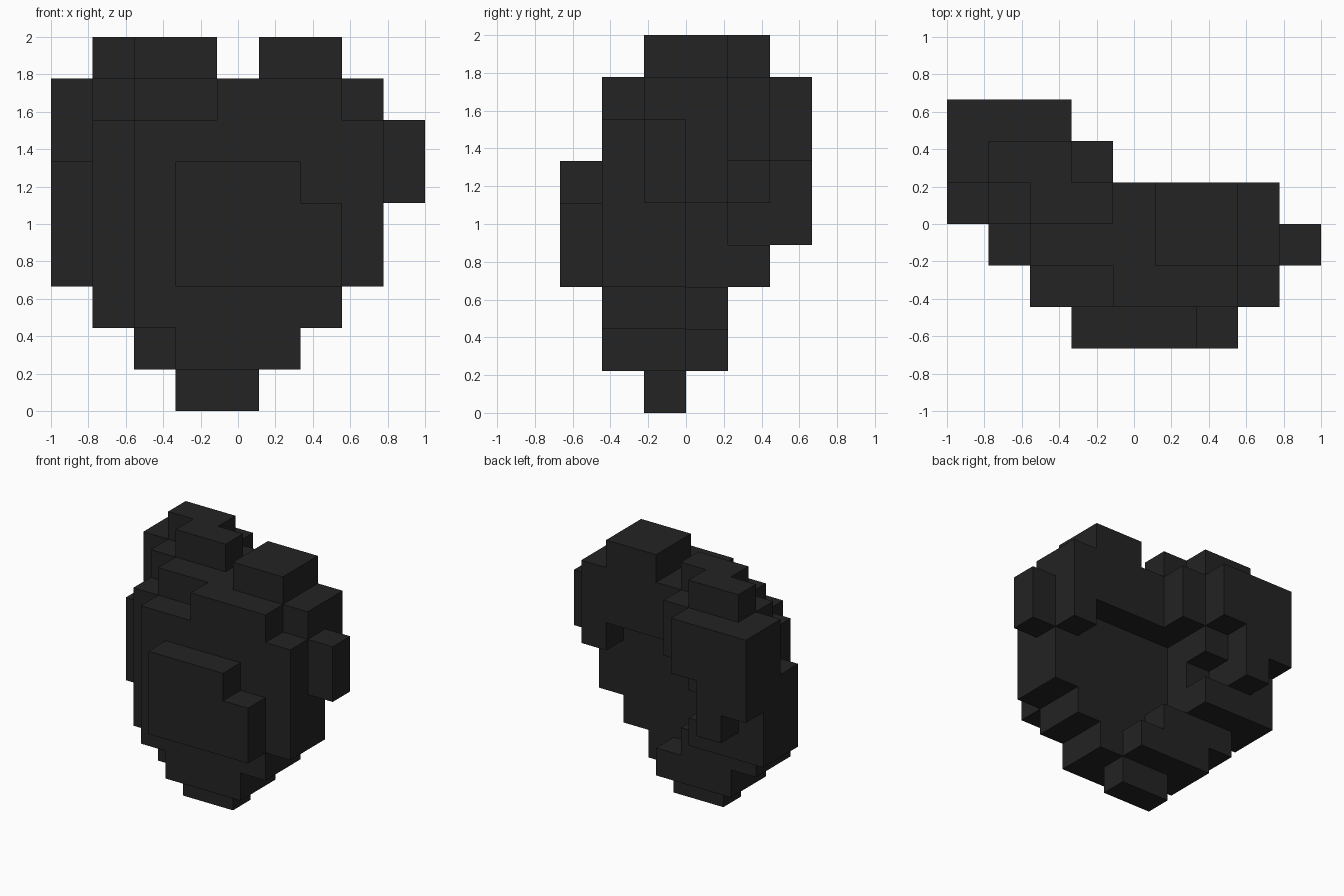
import bpy
import bmesh
import math

cube = bpy.data.objects.get("Cube")
if cube:
    bpy.data.objects.remove(cube, do_unlink=True)

CELL = 2 / 9  # edge of one block

# Depth layers, front to back: (column, first row, last row) of stacked blocks
LAYERS = [
    # raised front plate
    [(3, 3, 5), (4, 3, 5), (5, 3, 5), (6, 3, 4)],
    # front body
    [(2, 2, 6), (3, 1, 6), (4, 1, 7), (5, 1, 7), (6, 2, 7), (7, 3, 6)],
    # middle body with bottom tip and side stub
    [(1, 2, 6), (2, 1, 7), (3, 0, 7), (4, 0, 7), (5, 1, 8), (6, 2, 8),
     (7, 3, 7), (8, 5, 6)],
    # rear body, hollow under the left lobe
    [(0, 3, 5), (1, 2, 7), (2, 1, 8), (3, 1, 2), (3, 6, 8), (4, 1, 1),
     (4, 6, 7), (5, 6, 8), (6, 6, 8), (7, 5, 7)],
    # right lobe, with a small pocket
    [(0, 3, 7), (1, 3, 8), (2, 3, 3), (2, 5, 8), (3, 6, 7)],
    # right lobe back
    [(0, 5, 7), (1, 4, 7), (2, 6, 7)],
]

filled = {(i, j, k)
          for j, columns in enumerate(LAYERS)
          for i, low, high in columns
          for k in range(low, high + 1)}

# Single dark material
mat = bpy.data.materials.new("charcoal black")
mat.use_nodes = True
colour = (0.017, 0.017, 0.017, 1)
mat.diffuse_color = colour
mat.node_tree.nodes["Principled BSDF"].inputs["Base Color"].default_value = colour

# Outer skin of the block stack: a face wherever a neighbour is empty
bm = bmesh.new()
corners = {}


def corner(p):
    if p not in corners:
        i, j, k = p
        corners[p] = bm.verts.new(((i - 4.5) * CELL, (j - 3) * CELL, k * CELL))
    return corners[p]


for cell in sorted(filled):
    for axis in range(3):
        u, v = (axis + 1) % 3, (axis + 2) % 3
        for side in (0, 1):
            neighbour = list(cell)
            neighbour[axis] += 2 * side - 1
            if tuple(neighbour) in filled:
                continue
            ring = []
            for du, dv in ((0, 0), (1, 0), (1, 1), (0, 1)):
                p = list(cell)
                p[axis] += side
                p[u] += du
                p[v] += dv
                ring.append(corner(tuple(p)))
            bm.faces.new(ring if side else ring[::-1])

# Merge coplanar squares into clean flat panels
bmesh.ops.dissolve_limit(bm, angle_limit=math.radians(1),
                         verts=bm.verts[:], edges=bm.edges[:])
mesh = bpy.data.meshes.new("block_heart")
bm.to_mesh(mesh)
bm.free()
mesh.materials.append(mat)
heart = bpy.data.objects.new("block_heart", mesh)
bpy.context.collection.objects.link(heart)
